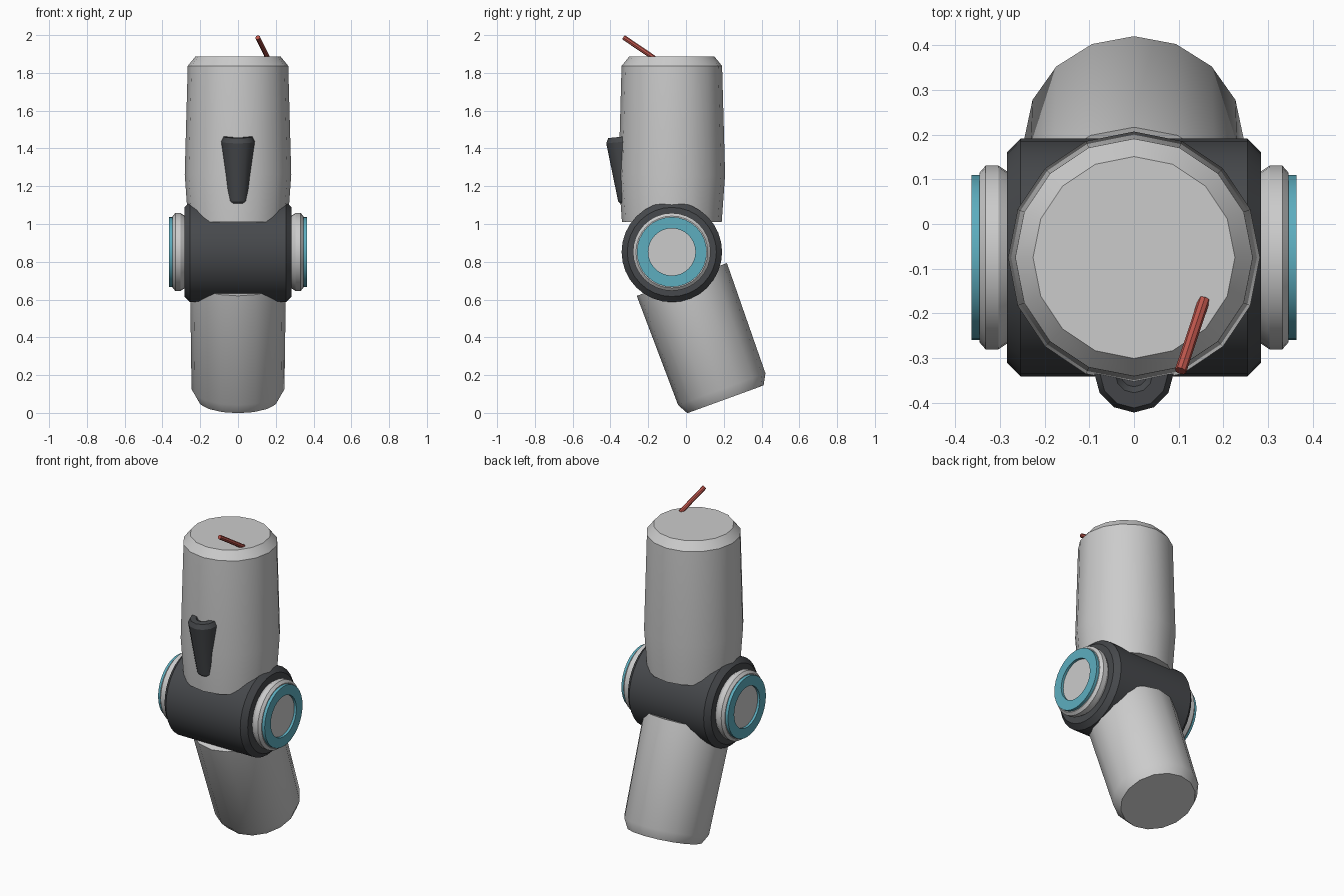
import bpy, bmesh
from math import radians, pi, sin, cos
from mathutils import Matrix, Vector

if "Cube" in bpy.data.objects:
    bpy.data.objects.remove(bpy.data.objects["Cube"])


def material(name, rgb):
    m = bpy.data.materials.new(name)
    m.diffuse_color = (*rgb, 1)
    m.use_nodes = True
    m.node_tree.nodes["Principled BSDF"].inputs["Base Color"].default_value = m.diffuse_color
    return m


DARK = material("dark_grey", (0.062, 0.066, 0.072))
TEAL = material("teal", (0.11, 0.42, 0.52))
RED = material("red", (0.5, 0.09, 0.07))


def lathe(name, profile, segs, matrix, mat=None, ring=False, angle=30):
    """Revolve (radius, height) points around local z, then place by matrix."""
    bm = bmesh.new()
    loops = [[bm.verts.new((r * sin(2 * pi * i / segs), r * cos(2 * pi * i / segs), h))
              for i in range(segs)] for r, h in profile]
    pairs = list(zip(loops, loops[1:]))
    if ring:
        pairs.append((loops[-1], loops[0]))
    else:
        bm.faces.new(loops[0])
        bm.faces.new(loops[-1])
    for a, b in pairs:
        for i in range(segs):
            j = (i + 1) % segs
            bm.faces.new((a[i], a[j], b[j], b[i]))
    bmesh.ops.recalc_face_normals(bm, faces=bm.faces)
    bm.transform(matrix)
    me = bpy.data.meshes.new(name)
    bm.to_mesh(me)
    bm.free()
    ob = bpy.data.objects.new(name, me)
    bpy.context.collection.objects.link(ob)
    if mat:
        me.materials.append(mat)
    bpy.ops.object.select_all(action='DESELECT')
    bpy.context.view_layer.objects.active = ob
    ob.select_set(True)
    bpy.ops.object.shade_smooth_by_angle(angle=radians(angle))
    return ob


def along(p, q):
    """Matrix placing local z from p towards q."""
    p, q = Vector(p), Vector(q)
    return Matrix.Translation(p) @ (q - p).to_track_quat('Z', 'Y').to_matrix().to_4x4()


JOINT = Matrix.Translation((0, -0.075, 0.852))

# limbs: heights are measured from the joint centre
lathe("upper_limb", [(0.264, 0.158), (0.282, 0.41), (0.266, 0.985), (0.226, 1.034)], 16, JOINT)
lathe("lower_limb", [(0.254, 0.155), (0.246, 0.773), (0.215, 0.83)], 16,
      JOINT @ Matrix.Rotation(radians(200), 4, 'X'))

# joint barrel across x
SIDE = JOINT @ Matrix.Rotation(radians(90), 4, 'Y')
lathe("joint_barrel", [(0.236, -0.284), (0.266, -0.254), (0.266, 0.254), (0.236, 0.284)],
      32, SIDE, DARK)

# hub washers, coloured rings and centre caps on both sides
for side, ang in (("right", 90), ("left", -90)):
    m = JOINT @ Matrix.Rotation(radians(ang), 4, 'Y')
    lathe(side + "_hub_washer", [(0.19, 0.28), (0.206, 0.304), (0.206, 0.332), (0.19, 0.346)],
          32, m)
    lathe(side + "_hub_ring", [(0.185, 0.34), (0.185, 0.364), (0.125, 0.364), (0.125, 0.34)],
          32, m, TEAL, ring=True)
    lathe(side + "_hub_cap", [(0.124, 0.335), (0.124, 0.35)], 32, m)

# tapered stub on the front, with a small dished top
lathe("front_stub", [(0.046, 0), (0.056, 0.012), (0.089, 0.325), (0.076, 0.352),
                     (0.042, 0.352), (0.03, 0.336)], 12,
      along((0, -0.302, 1.112), (0, -0.336, 1.46)), DARK)

# thin rod leaning out of the top
lathe("top_rod", [(0.013, 0), (0.013, 0.199)], 8,
      along((0.157, -0.17, 1.88), (0.104, -0.33, 1.988)), RED)
